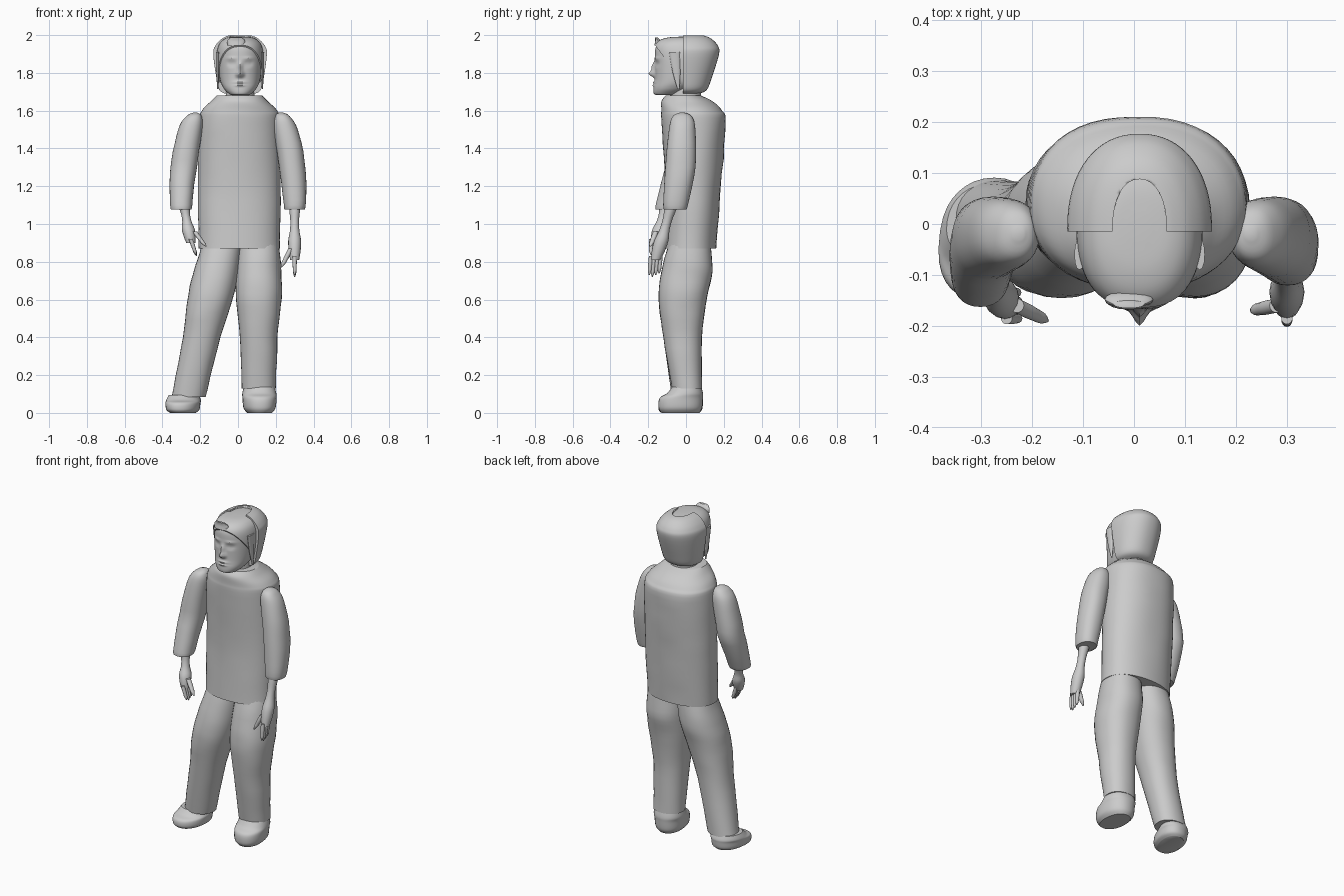
import bpy, bmesh, math
from mathutils import Vector, noise

default = bpy.data.objects.get("Cube")
if default:
    bpy.data.objects.remove(default, do_unlink=True)

grey = bpy.data.materials.new("plain grey")
grey.use_nodes = True
colour = (.6, .6, .6, 1)
grey.diffuse_color = colour
grey.node_tree.nodes["Principled BSDF"].inputs["Base Color"].default_value = colour


def spline(rings, steps):
    """Smoothly interpolate between neighbouring rings."""
    rows = [Vector(ring) for ring in rings]
    rows = [rows[0]] + rows + [rows[-1]]
    result = []
    for before, start, end, after in zip(rows, rows[1:], rows[2:], rows[3:]):
        leave, arrive = (end - before) / 2, (after - start) / 2
        for step in range(steps):
            t = step / steps
            ease = t * t * (3 - 2 * t)
            result.append(start.lerp(end, ease)
                          + leave * t * (1 - t) ** 2 - arrive * t * t * (1 - t))
    return result + [rows[-1]]


def finish(name, bm):
    bmesh.ops.recalc_face_normals(bm, faces=bm.faces)
    mesh = bpy.data.meshes.new(name)
    bm.to_mesh(mesh)
    bm.free()
    mesh.materials.append(grey)
    obj = bpy.data.objects.new(name, mesh)
    bpy.context.collection.objects.link(obj)
    bpy.ops.object.select_all(action="DESELECT")
    obj.select_set(True)
    bpy.context.view_layer.objects.active = obj
    bpy.ops.object.shade_smooth_by_angle(angle=math.radians(40))
    return obj


def rounded(value, power):
    return math.copysign(abs(value) ** (2 / power), value)


def loft(name, rings, centre=lambda z: 0, power=2.2, sides=32, steps=5,
         deform=lambda point: point, cut=None):
    """Skin horizontal rings given as (z, half width, front y, back y)."""
    bm = bmesh.new()
    loops = []
    for z, half, front, back in spline(rings, steps):
        loop = []
        for k in range(sides):
            angle = math.tau * k / sides
            x = centre(z) + half * rounded(math.cos(angle), power)
            y = (front + back) / 2 + (back - front) / 2 * rounded(math.sin(angle), power)
            loop.append(bm.verts.new(deform(Vector((x, y, z)))))
        loops.append(loop)
    for low, high in zip(loops, loops[1:]):
        for k in range(sides):
            bm.faces.new((low[k - 1], low[k], high[k], high[k - 1]))
    bm.faces.new(loops[0])
    bm.faces.new(loops[-1])
    if cut:
        # Keep one side of the plane and close the opening
        point, normal = cut
        geom = bm.verts[:] + bm.edges[:] + bm.faces[:]
        made = bmesh.ops.bisect_plane(bm, geom=geom, plane_co=point,
                                      plane_no=normal, clear_inner=True)
        edges = [e for e in made["geom_cut"] if isinstance(e, bmesh.types.BMEdge)]
        bmesh.ops.holes_fill(bm, edges=edges)
    return finish(name, bm)


def limb(name, start, end, radii, depth=1):
    """A near-vertical round limb whose radii are spread evenly along it."""
    rings = []
    for i, radius in enumerate(radii):
        middle = start.lerp(end, i / (len(radii) - 1))
        rings.append((middle.z, radius, middle.y - radius * depth, middle.y + radius * depth))

    def centre(z):
        return start.x + (end.x - start.x) * (z - start.z) / (end.z - start.z)
    loft(name, rings, centre, power=2, sides=16, steps=3)


def finger(name, start, offset, radius):
    limb(name, start, start + offset, [radius * s for s in (1, 1, 1, .9, .8, .2)])


def folds(p):
    """Soft wrinkles in the cloth."""
    shift = noise.noise(Vector((p.x, p.y, p.z * 2)) * 7) * .004
    return p + Vector((p.x, p.y, 0)).normalized() * shift


# Body garment with a flat collar
loft("torso", [(.87, .215, -.12, .16), (1.2, .22, -.11, .185), (1.53, .215, -.13, .21),
               (1.6, .2, -.13, .19), (1.65, .15, -.13, .14), (1.68, .12, -.11, .08)],
     centre=lambda z: .007, sides=48, deform=folds)


# Trousers and shoes: the right leg is splayed, the left stands straight
def right_leg_line(z):
    return .22 * z - .28


def left_leg_line(z):
    return .11


def leg(side, line, cuff, toe_turn):
    loft(side + "_trouser_leg",
         [(.9, .105, -.09, .13), (.75, .12, -.13, .14), (.6, .12, -.145, .11),
          (.4, .1, -.12, .085), (cuff, .09, -.075, .085)], line, deform=folds)

    def turn(p):
        return Vector((p.x - p.y * toe_turn, p.y, p.z * cuff))
    # Shoe heights are fractions of the cuff height
    loft(side + "_shoe",
         [(0, .065, -.13, .07), (.2, .085, -.145, .085), (.6, .09, -.14, .09),
          (.8, .09, -.1, .09), (1.1, .08, -.07, .08)], lambda z: line(0) + toe_turn * .05,
         deform=turn)


leg("right", right_leg_line, .085, -.15)
leg("left", left_leg_line, .13, .05)


# Arms: both share one sleeve, with the right elbow bent further forward
def arm(side, sign, bend, wrist, palm, finger_way, thumb_way):
    def bent(p):
        return folds(p) - Vector((0, max(0, 1.3 - p.z) * bend, 0))
    loft(side + "_sleeve",
         [(1.59, .01, -.03, -.01), (1.57, .04, -.07, .03), (1.5, .064, -.09, .05),
          (1.3, .07, -.11, .05), (1.1, .058, -.12, .01), (1.08, .05, -.11, 0)],
         lambda z: sign * (.3 - .3 * (z - 1.1) ** 2), deform=bent)
    wrist, palm = Vector(wrist), Vector(palm)
    limb(side + "_hand", wrist, palm, (.032, .028, .023, .025, .034, .032, .024), depth=1.1)
    for i, label in enumerate(("index", "middle", "ring", "little")):
        spread = Vector((0, .017 * (i - 1.5), .02))
        finger(side + "_" + label + "_finger", palm + spread,
               Vector(finger_way) * (1 - .08 * abs(i - 1)), .011)
    finger(side + "_thumb", palm + Vector((-sign * .02, 0, .06)), Vector(thumb_way), .014)


arm("left", 1, 0, (.3, -.07, 1.12), (.3, -.16, .81), (0, -.01, -.11), (-.05, -.01, -.1))
arm("right", -1, .2, (-.29, -.1, 1.12), (-.25, -.16, .9), (.03, 0, -.09), (.06, -.03, -.08))

# Facial relief: (x, z, width, height, forward amount)
relief = [(0, 1.795, .015, .016, .033), (0, 1.83, .011, .024, .018),
          (0, 1.75, .03, .006, .009), (0, 1.734, .024, .006, .009),
          (.045, 1.85, .02, .011, -.012), (.045, 1.85, .012, .005, .008),
          (.045, 1.877, .027, .006, .006), (.017, 1.79, .008, .008, .008)]


def middle_line(z):
    return .011


def sculpt_face(p):
    if p.y < -.07:
        across = abs(p.x - middle_line(p.z))
        for x, z, width, height, amount in relief:
            far = ((across - x) / width) ** 2 + ((p.z - z) / height) ** 2
            p.y -= amount * math.exp(-far)
    return p


# Neck and head
loft("neck", [(1.6, .08, -.09, .08), (1.8, .07, -.08, .08)], middle_line)
skull = [(1.683, .045, -.155, -.06), (1.69, .06, -.17, -.03), (1.72, .088, -.172, .03),
         (1.77, .107, -.165, .09), (1.88, .118, -.165, .14), (1.935, .11, -.16, .13),
         (1.965, .09, -.135, .11), (1.98, .06, -.09, .07), (1.984, .02, -.03, .02)]
loft("head", skull, middle_line, sides=112, steps=11, deform=sculpt_face)

# Thin front hair that sweeps down beside the face
core = Vector((.011, -.01, 1.83))
loft("front_hair", skull, middle_line, sides=64,
     deform=lambda p: core + (p - core) * 1.05,
     cut=(Vector((0, -.155, 1.935)), Vector((0, .8, .6))))
loft("fringe_wisp", [(1.945, .045, -.168, -.13), (1.97, .047, -.163, -.135),
                     (1.988, .03, -.165, -.15)], lambda z: -.01, sides=16)
for side, sign in (("left", 1), ("right", -1)):
    loft(side + "_side_lock", [(1.91, .01, -.09, -.03), (1.8, .008, -.07, -.03),
                               (1.715, .003, -.045, -.035)],
         lambda z: middle_line(z) + sign * .118, sides=12)

# Full back hair, cut flat across the ears
hair = loft("back_hair",
            [(1.69, .08, -.1, .07), (1.71, .11, -.13, .11), (1.77, .125, -.15, .135),
             (1.9, .142, -.19, .175), (1.945, .13, -.18, .168), (1.98, .098, -.14, .135),
             (1.996, .065, -.1, .1), (2, .04, -.05, .06)], middle_line, sides=64,
            cut=(Vector((0, -.015, 0)), Vector((0, 1, 0))))

# Arched opening in the crown
notch = loft("crown_cutter", [(1.94, .053, -.11, .088), (2.1, .053, -.11, .088)],
             middle_line, steps=1)
notch.hide_render = True
opening = hair.modifiers.new("crown opening", "BOOLEAN")
opening.operation = "DIFFERENCE"
opening.object = notch
bpy.ops.object.select_all(action="DESELECT")
bpy.context.view_layer.objects.active = hair
bpy.ops.object.modifier_apply(modifier=opening.name)
bpy.data.objects.remove(notch, do_unlink=True)
